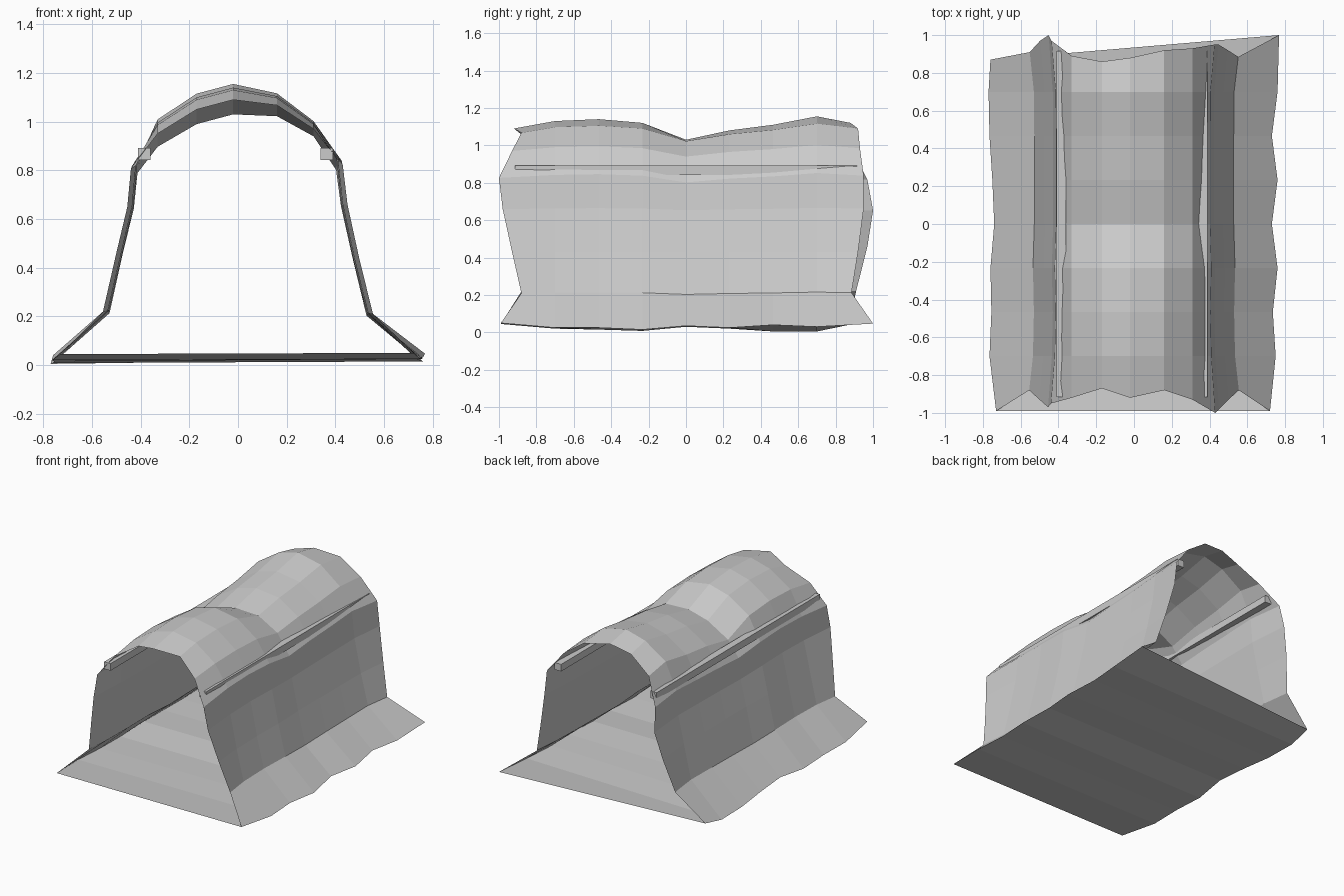
import bpy, bmesh

if "Cube" in bpy.data.objects:
    bpy.data.objects.remove(bpy.data.objects["Cube"])

grey = bpy.data.materials.new("plain grey")
grey.diffuse_color = (0.6, 0.6, 0.6, 1)
grey.use_nodes = True
grey.node_tree.nodes["Principled BSDF"].inputs["Base Color"].default_value = grey.diffuse_color

# arch profile, left foot to right foot: x, z, front y, back y, sag weight
PROFILE = [
    (-.755, .03, -.99, .87, 0), (-.54, .22, -.88, .91, .1), (-.485, .46, -.93, .97, 0),
    (-.44, .65, -.97, 1.0, .1), (-.425, .81, -.95, .97, .3), (-.33, .96, -.92, .89, .9),
    (-.17, 1.06, -.87, .86, 1), (-.02, 1.10, -.92, .88, 1), (.16, 1.075, -.88, .92, .75),
    (.31, .975, -.93, .93, .5), (.415, .83, -1.0, .95, .4), (.435, .66, -.98, .95, .1),
    (.485, .43, -.93, .92, 0), (.54, .21, -.88, .885, .1), (.75, .035, -.99, 1.0, 0)]
RIBS = [-.93, -.7, -.466, -.233, 0, .233, .466, .7, .93]
SAG = [-.01, .03, .04, .02, -.07, -.02, .01, .055, .02]        # roof height change per rib
FOOT_X = {0: [.025, -.01, 0, -.005, .015, .005, -.01, -.015, -.005],
          14: [-.03, 0, -.015, .01, -.02, .01, -.02, .01, .018]}
FOOT_Z = {0: [.015, -.01, -.015, -.022, 0, -.01, -.025, -.025, .01],
          14: [.015, -.01, -.01, -.02, 0, -.01, .005, -.005, .012]}
WALL_X = [.015, -.005, -.01, -.005, -.012, -.012, -.012, -.01, .012]


def make_object(name, bm):
    bmesh.ops.recalc_face_normals(bm, faces=bm.faces)
    me = bpy.data.meshes.new(name)
    bm.to_mesh(me)
    bm.free()
    me.materials.append(grey)
    ob = bpy.data.objects.new(name, me)
    bpy.context.collection.objects.link(ob)


def point(p, r):
    x, z, front, back, weight = PROFILE[p]
    y = front if r == 0 else back if r == len(RIBS) - 1 else RIBS[r]
    if p in FOOT_X:
        x += FOOT_X[p][r]
        z += FOOT_Z[p][r]
    elif z < .9:
        x += WALL_X[r] * (1 if x > 0 else -1)
    return x, y, z + weight * SAG[r]


# sagging cover with its ground sheet closing the profile loop
bm = bmesh.new()
rows = [[bm.verts.new(point(p, r)) for p in range(len(PROFILE))] for r in range(len(RIBS))]
for a, b in zip(rows, rows[1:]):
    for i in range(len(a)):
        j = (i + 1) % len(a)
        bm.faces.new((a[i], a[j], b[j], b[i]))
make_object("cover_and_floor", bm)

# square side rails running the full length
for name, x in (("left_rail", -.385), ("right_rail", .365)):
    bm = bmesh.new()
    bmesh.ops.create_cube(bm, size=1)
    for v in bm.verts:
        v.co = (v.co.x * .05 + x, v.co.y * 1.83, v.co.z * .05 + .867)
    make_object(name, bm)
